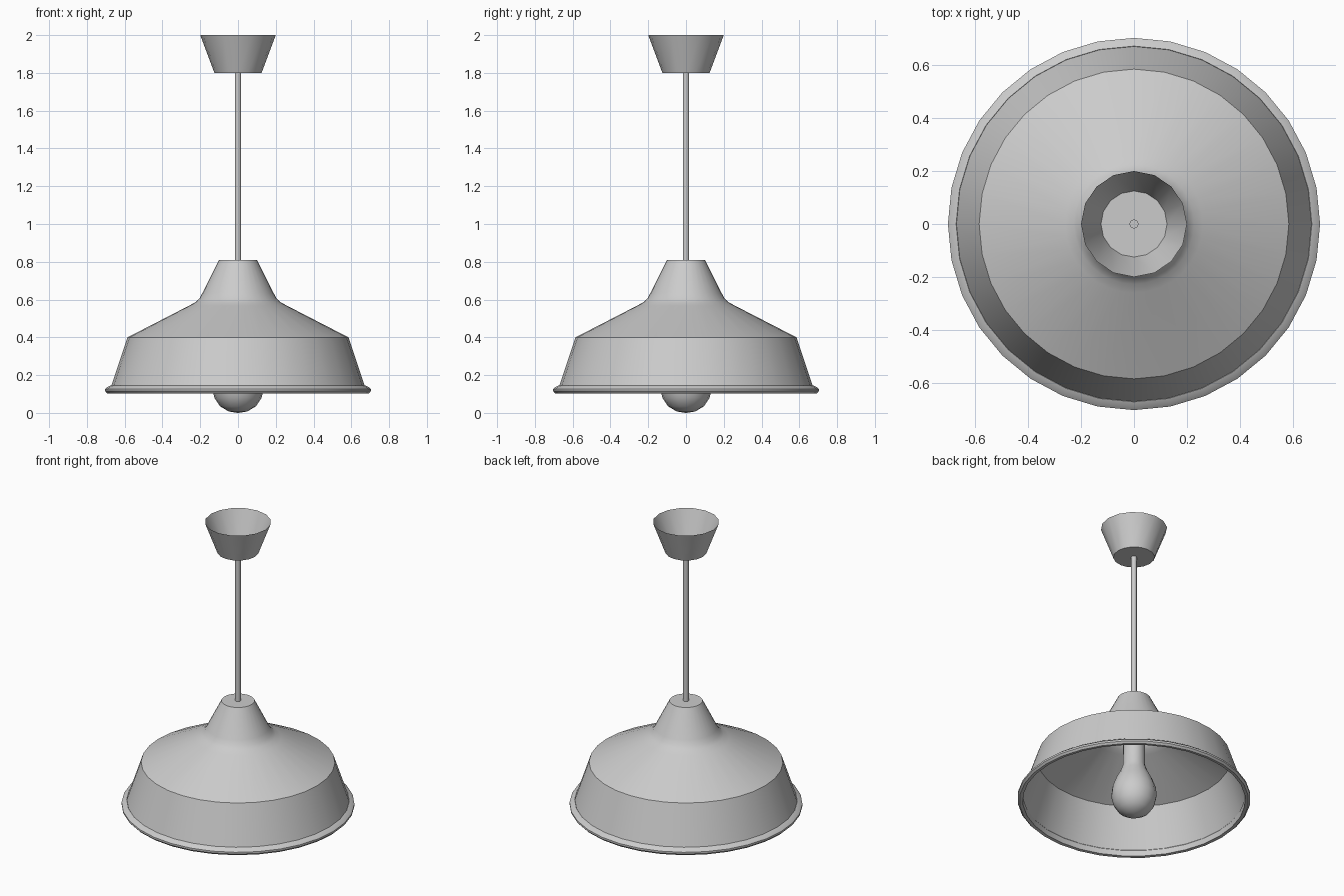
import bpy
import math

cube = bpy.data.objects.get("Cube")
if cube:
    bpy.data.objects.remove(cube, do_unlink=True)

GREY = (0.6, 0.6, 0.6, 1.0)
metal = bpy.data.materials.new("light_grey")
metal.use_nodes = True
metal.diffuse_color = GREY
metal.node_tree.nodes["Principled BSDF"].inputs["Base Color"].default_value = GREY


def lathe(name, profile, sides, closed=False, cap_low=False, cap_high=False):
    """Turn a (radius, height) outline, listed from bottom to top, about z."""
    verts, faces = [], []
    for r, z in profile:
        for i in range(sides):
            a = math.tau * i / sides
            verts.append((r * math.cos(a), r * math.sin(a), z))
    rows = len(profile)
    for k in range(rows if closed else rows - 1):
        low, high = k * sides, (k + 1) % rows * sides
        for i in range(sides):
            j = (i + 1) % sides
            faces.append((low + i, low + j, high + j, high + i))
    if cap_low:
        faces.append(tuple(reversed(range(sides))))
    if cap_high:
        faces.append(tuple(range((rows - 1) * sides, rows * sides)))
    mesh = bpy.data.meshes.new(name)
    mesh.from_pydata(verts, [], faces)
    mesh.materials.append(metal)
    obj = bpy.data.objects.new(name, mesh)
    bpy.context.collection.objects.link(obj)
    bpy.ops.object.select_all(action="DESELECT")
    obj.select_set(True)
    bpy.context.view_layer.objects.active = obj
    bpy.ops.object.shade_smooth_by_angle(angle=math.radians(35))
    return obj


# Ceiling cup, open at the top
lathe("ceiling_cup", [(0.125, 1.8), (0.2, 2.0)], 16, cap_low=True)

# Hanging rod
lathe("hanging_rod", [(0.017, 0.8), (0.017, 1.81)], 12, cap_low=True, cap_high=True)

# Thin shade: flared skirt, sloping shoulder, soft bend and narrow neck
lathe("lamp_shade", [(0.672, 0.14), (0.585, 0.4), (0.26, 0.567), (0.227, 0.585),
                     (0.205, 0.605), (0.188, 0.635), (0.1, 0.81)], 32, cap_high=True)

# Rolled bead around the lower edge
lathe("shade_rim", [(0.672, 0.105), (0.692, 0.103), (0.703, 0.115), (0.703, 0.127),
                    (0.69, 0.138), (0.672, 0.146), (0.668, 0.14)], 32, closed=True)

# Bulb with its socket running up into the neck
lathe("light_bulb", [(0.004, 0.0), (0.05, 0.008), (0.095, 0.035), (0.125, 0.08),
                     (0.138, 0.135), (0.132, 0.19), (0.11, 0.25), (0.082, 0.305),
                     (0.068, 0.345), (0.066, 0.48)], 16, cap_low=True, cap_high=True)
lathe("bulb_socket", [(0.066, 0.48), (0.066, 0.8)], 16, cap_low=True, cap_high=True)
